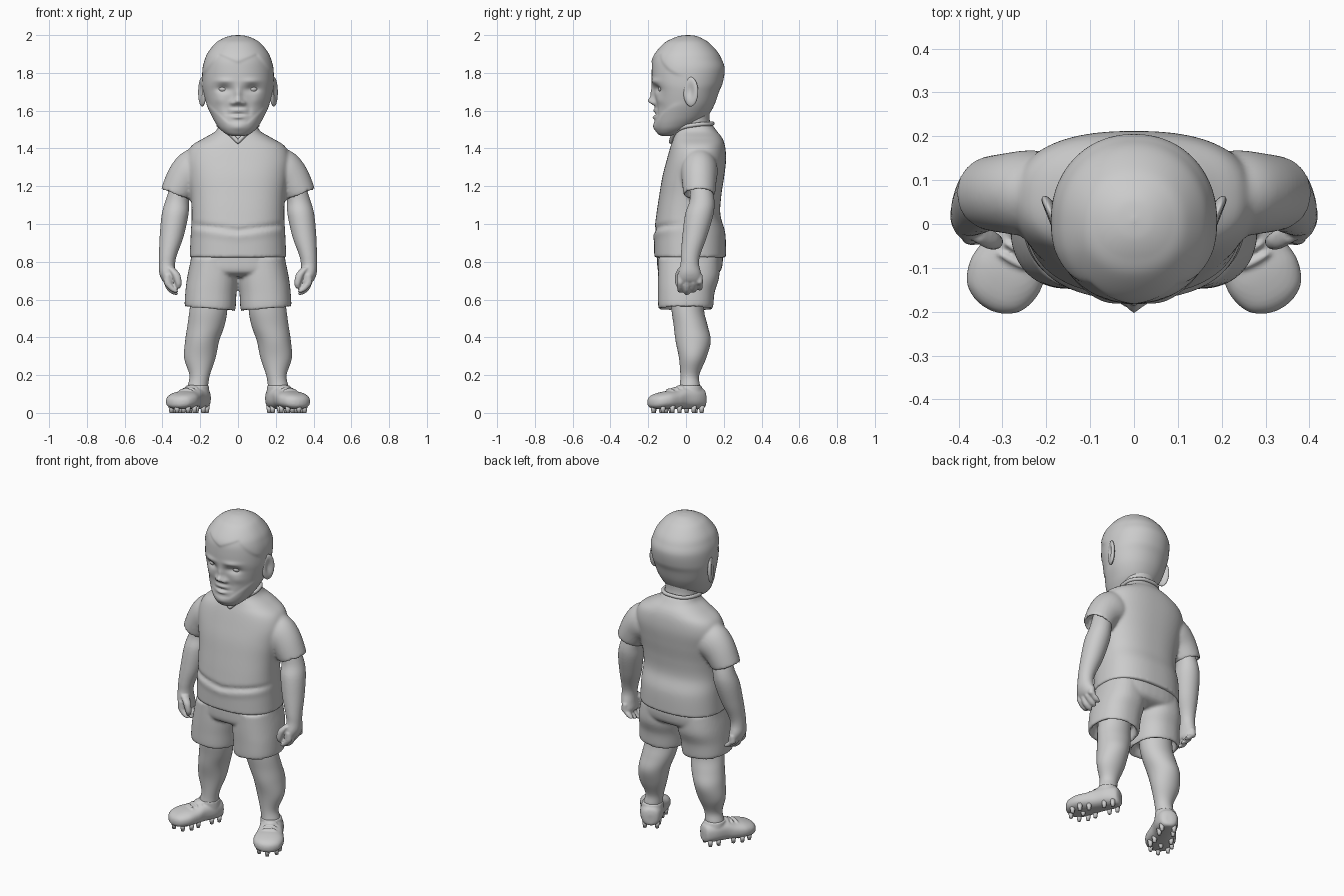
import bpy, bmesh, math
from math import exp, tanh, cos, sin, pi
from mathutils import Matrix, Vector


def loft(bm, keys, n=40, sub=5, e=2.0, mat=None, sides=(1,)):
    """Smooth closed tube through elliptical rings (x, y, z, rx, ry[, tilt])."""
    keys = [tuple(k) + (0,) * (6 - len(k)) for k in keys]
    steps = []
    for i in range(len(keys) - 1):
        p = [keys[max(0, min(len(keys) - 1, i + d))] for d in (-1, 0, 1, 2)]
        for j in range(sub):
            t = j / sub
            steps.append([.5 * (2 * b + (c - a) * t + (2 * a - 5 * b + 4 * c - d) * t * t
                                + (3 * b - a - 3 * c + d) * t ** 3) for a, b, c, d in zip(*p)])
    steps.append(keys[-1])
    new = []
    for s in sides:
        rings = []
        for x, y, z, rx, ry, tilt in steps:
            ring = []
            for k in range(n):
                a = 2 * pi * k / n
                c, q = cos(a), sin(a)
                u = math.copysign(abs(c) ** (2 / e), c) * rx
                v = math.copysign(abs(q) ** (2 / e), q) * ry
                co = Vector((x + u, y + v, z + tilt * u))
                if mat:
                    co = mat @ co
                ring.append(bm.verts.new((s * co.x, co.y, co.z)))
            rings.append(ring)
            new += ring
        for a, b in zip(rings, rings[1:]):
            for k in range(n):
                m = (k + 1) % n
                bm.faces.new((a[k], a[m], b[m], b[k]))
        bm.faces.new(rings[0][::-1])
        bm.faces.new(rings[-1])
    return new


def ball(bm, loc, size, rot=0, sides=(1,)):
    """Ellipsoid, optionally mirrored and turned about z."""
    new = []
    for s in sides:
        m = (Matrix.Diagonal((s, 1, 1, 1)) @ Matrix.Translation(loc) @ Matrix.Rotation(rot, 4, 'Z')
             @ Matrix.Diagonal((*size, 1)))
        new += bmesh.ops.create_uvsphere(bm, u_segments=32, v_segments=20, radius=1, matrix=m)['verts']
    return new


def finish(name, bm, voxel=0, smooth=3):
    bmesh.ops.recalc_face_normals(bm, faces=bm.faces)
    me = bpy.data.meshes.new(name)
    bm.to_mesh(me)
    bm.free()
    me.polygons.foreach_set('use_smooth', [True] * len(me.polygons))
    ob = bpy.data.objects.new(name, me)
    bpy.context.collection.objects.link(ob)
    if voxel:  # fuse overlapping volumes into one sculpted skin
        r = ob.modifiers.new('fuse', 'REMESH')
        r.mode, r.voxel_size, r.use_smooth_shade = 'VOXEL', voxel, True
        s = ob.modifiers.new('soften', 'SMOOTH')
        s.factor, s.iterations = .5, smooth
    return ob


def prof(rows):
    """Rows of (z, front y, back y, half width) to rings."""
    return [(0, (f + b) / 2, z, w, (b - f) / 2) for z, f, b, w in rows]


BOTH = (1, -1)

# Head with hairline, brow, nose, lips and beard pushed out of the surface
bm = bmesh.new()
head = loft(bm, prof([
    (2, .005, .015, .005), (1.995, -.035, .055, .045), (1.98, -.075, .09, .085), (1.957, -.115, .125, .12),
    (1.91, -.157, .168, .158), (1.87, -.178, .19, .176), (1.82, -.184, .205, .188), (1.75, -.183, .195, .189),
    (1.7, -.172, .175, .183), (1.63, -.165, .15, .165), (1.57, -.168, .115, .138), (1.53, -.168, .07, .115),
    (1.5, -.16, .02, .092), (1.475, -.145, -.03, .06), (1.465, -.12, -.07, .025)]), n=112, sub=10, e=2.1)
bumps = [(.078, 1.715, .036, .02, .02), (.075, 1.757, .045, .014, -.008), (.1, 1.655, .03, .025, -.006),
         (0, 1.685, .017, .04, -.02), (0, 1.65, .024, .018, -.03), (.028, 1.64, .013, .012, -.018),
         (0, 1.602, .04, .009, -.01), (0, 1.581, .045, .005, .006), (0, 1.565, .028, .009, -.011),
         (0, 1.51, .04, .02, -.007), (.06, 1.6, .014, .03, .005)]
for v in head:
    x, y, z = abs(v.co.x), v.co.y, v.co.z
    if y < 0:
        w = min(1, -y / .06)
        d = sum(a * exp(-((x - bx) / sx) ** 2 - ((z - bz) / sz) ** 2) for bx, bz, sx, sz, a in bumps)
        line = 1.855 + .45 * x if x < .1 else 1.9 - 1.3 * (x - .1)
        hair = .5 + .5 * tanh((z - line) / .008)
        beard = .5 + .5 * tanh((1.535 + .9 * max(0, x - .05) - z) / .008)
        v.co.y += w * d
        k = 1 + w * (.03 * hair + .025 * beard - .015)
        v.co.x *= k
        v.co.y *= k
finish('head', bm)

bm = bmesh.new()
ball(bm, (.078, -.122, 1.715), (.027, .024, .02), sides=BOTH)
finish('eyes', bm)

# Ears with a hollowed outer face
bm = bmesh.new()
for v in ball(bm, (.19, .025, 1.70), (.017, .042, .078), -.4, BOTH):
    x = abs(v.co.x)
    if x > .19 - (v.co.y - .025) * -.4:
        x -= .018 * exp(-((v.co.y - .022) / .02) ** 2 - ((v.co.z - 1.705) / .042) ** 2)
    v.co.x = math.copysign(x, v.co.x)
finish('ears', bm)

bm = bmesh.new()
loft(bm, prof([(1.42, -.05, .15, .11), (1.5, -.045, .135, .1), (1.56, -.05, .125, .1), (1.64, -.05, .13, .11)]))
finish('neck', bm)

# Shirt: torso with a front fold, plus sleeves with recessed openings
bm = bmesh.new()
torso = loft(bm, prof([
    (.822, -.168, .212, .256), (.95, -.168, .208, .25), (1.05, -.157, .182, .245), (1.15, -.142, .187, .25),
    (1.25, -.125, .202, .265), (1.34, -.102, .212, .275), (1.41, -.082, .207, .25), (1.455, -.066, .192, .18),
    (1.49, -.055, .165, .12), (1.525, -.04, .14, .1)]), n=80, sub=8, e=2.4)
for v in torso:
    if v.co.y < 0:
        t = v.co.z - .965 - .13 * abs(v.co.x)
        v.co.y += .012 * exp(-(t / .012) ** 2) - .005 * exp(-((t + .03) / .02) ** 2)
loft(bm, [(.17, .07, 1.33, .06, .085, 1.3), (.23, .07, 1.285, .08, .098, 1), (.285, .07, 1.235, .08, .092, .7),
          (.328, .07, 1.16, .077, .083, .4), (.327, .07, 1.163, .064, .07, .4), (.315, .07, 1.2, .06, .066, .4)],
     sides=BOTH)
finish('shirt', bm, .009, 4)

# Collar: thin rounded band meeting in a V
cu = bpy.data.curves.new('collar', 'CURVE')
cu.dimensions, cu.bevel_depth, cu.bevel_resolution = '3D', .011, 3
half = [(.035, -.068, 1.47), (.08, -.03, 1.505), (.103, .05, 1.525), (.07, .12, 1.53)]
pts = [(0, -.08, 1.435)] + half + [(0, .14, 1.532)] + [(-x, y, z) for x, y, z in half[::-1]]
sp = cu.splines.new('BEZIER')
sp.bezier_points.add(len(pts) - 1)
sp.use_cyclic_u = True
for i, (bp, p) in enumerate(zip(sp.bezier_points, pts)):
    bp.co = p
    bp.handle_left_type = bp.handle_right_type = 'AUTO' if i else 'VECTOR'
bpy.context.collection.objects.link(bpy.data.objects.new('collar', cu))

# Shorts: hips plus two hollow-ended legs
bm = bmesh.new()
loft(bm, prof([(.72, -.1, .12, .2), (.745, -.145, .178, .25), (.8, -.153, .195, .252), (.87, -.15, .19, .24)]), e=2.5)
loft(bm, [(.128, .015, .82, .12, .16), (.134, .014, .72, .134, .162, .03), (.143, .002, .64, .135, .15, .06),
          (.148, -.002, .556, .134, .144, .08), (.148, -.002, .56, .118, .126, .08), (.148, 0, .61, .11, .115, .08)],
     e=2.3, sides=BOTH)
finish('shorts', bm, .009)

# Arms and hands
bm = bmesh.new()
loft(bm, [(.29, .075, 1.24, .055, .055), (.32, .085, 1.13, .062, .065), (.333, .07, 1.05, .071, .075),
          (.352, .045, .93, .063, .065), (.37, .025, .84, .048, .052), (.376, .02, .79, .043, .049),
          (.375, .02, .74, .042, .06), (.365, .02, .7, .035, .064), (.355, .02, .68, .02, .055)], sides=BOTH)
for i in range(4):
    y, lift = -.03 + .034 * i, .012 * abs(i - 1)
    loft(bm, [(.372, y, .73, .018, .017), (.372, y, .69, .021, .018), (.356, y, .653 + lift, .021, .018),
              (.335, y, .632 + lift, .018, .016), (.326, y, .624 + lift, .006, .006)], n=16, sides=BOTH)
loft(bm, [(.36, -.015, .77, .022, .025), (.33, -.035, .735, .023, .022), (.316, -.04, .69, .018, .018),
          (.316, -.035, .665, .013, .013), (.317, -.034, .658, .004, .004)], n=16, sides=BOTH)
finish('arms', bm, .006)

# Legs with full calves
bm = bmesh.new()
loft(bm, [(.15, .01, .63, .095, .09), (.157, .01, .54, .1, .086), (.17, .025, .46, .098, .09),
          (.19, .038, .38, .09, .093), (.202, .035, .29, .083, .072), (.203, .02, .2, .054, .05),
          (.213, .02, .14, .054, .054), (.22, .01, .08, .055, .06)], sides=BOTH)
finish('legs', bm)

# Shoes, turned outward, with collar, tongue and laces
place = Matrix.Translation((.21, .04, 0)) @ Matrix.Rotation(math.radians(28), 4, 'Z')
bm = bmesh.new()
loft(bm, [(0, .065, -.063, .02, .03), (0, .075, -.05, .048, .053), (0, .08, 0, .066, .06), (0, .078, .07, .069, .058),
          (0, .07, .12, .079, .05), (0, .066, .18, .087, .046), (0, .06, .23, .072, .038),
          (0, .056, .255, .042, .026), (0, .054, .264, .012, .01)], e=2.5,
     mat=place @ Matrix.Rotation(pi / 2, 4, 'X'), sides=BOTH)
loft(bm, [(.215, .03, .07, .066, .065), (.215, .026, .11, .064, .064), (.215, .022, .145, .06, .06)], sides=BOTH)
ball(bm, place @ Vector((0, -.075, .13)), (.036, .03, .018), .49, BOTH)
for i in range(3):
    ball(bm, place @ Vector((0, -.085 - .028 * i, .134 - .006 * i)), (.04, .008, .009), .49, BOTH)
finish('shoes', bm, .006)

# Studs under the soles
bm = bmesh.new()
spots = [(sx * w, -s) for sx in BOTH for w, s in ((.035, -.03), (.04, .02), (.048, .11), (.062, .16), (.05, .21))]
for x, y in spots + [(0, -.24), (0, -.165)]:
    for side in BOTH:
        m = Matrix.Diagonal((side, 1, 1, 1)) @ place @ Matrix.Translation((x, y, .02))
        bmesh.ops.create_cone(bm, cap_ends=True, segments=12, radius1=.01, radius2=.016, depth=.04, matrix=m)
finish('studs', bm)
